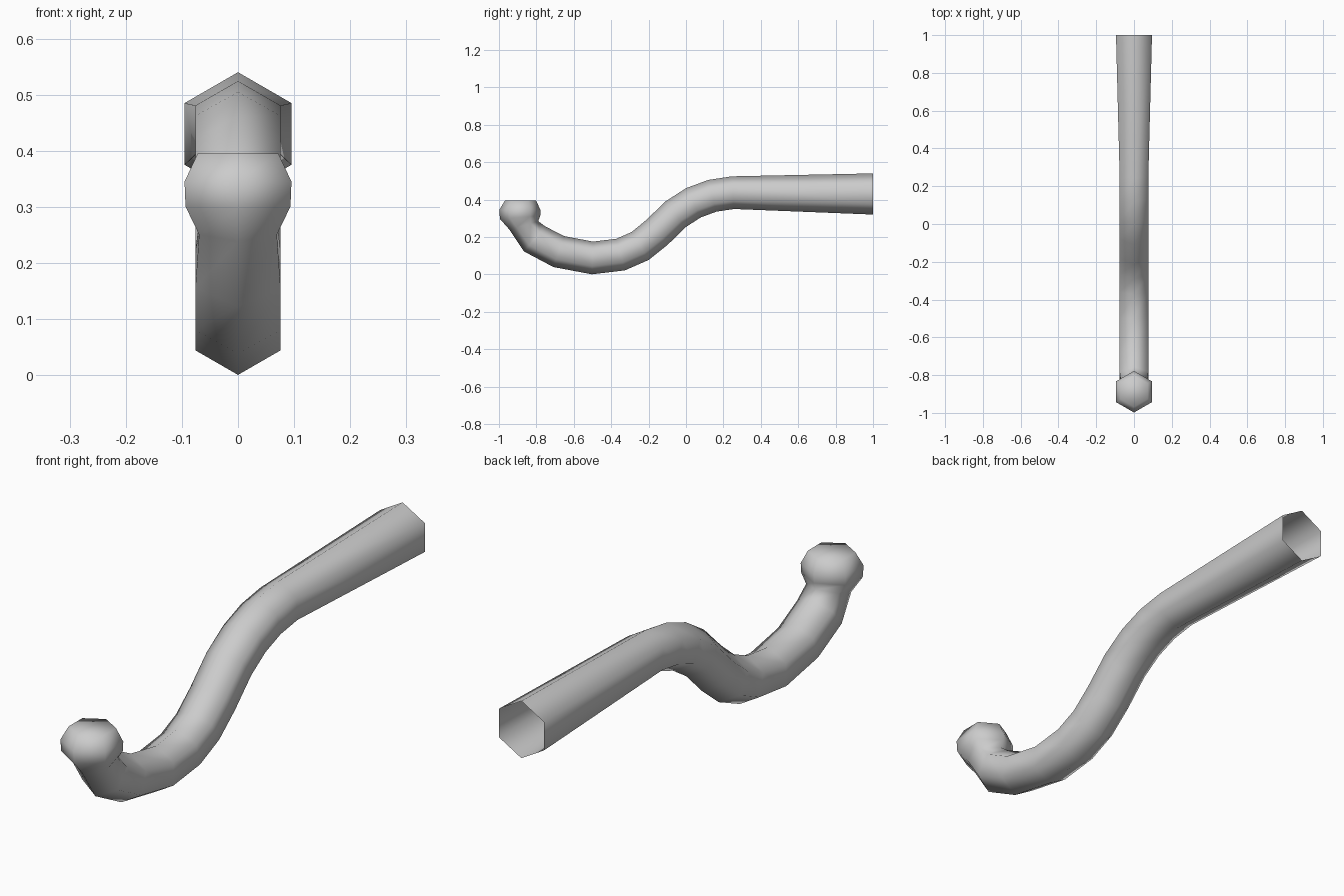
import bpy, bmesh
from math import sin, cos, pi
from mathutils import Vector

if "Cube" in bpy.data.objects:
    bpy.data.objects.remove(bpy.data.objects["Cube"])

SIDES = 6
# path stations: y, z, radius
path = [
    (1.00, 0.430, 0.110), (0.25, 0.437, 0.0875), (0.14, 0.420, 0.0875),
    (0.04, 0.383, 0.0875), (-0.055, 0.322, 0.0875), (-0.155, 0.225, 0.0875),
    (-0.245, 0.152, 0.0875), (-0.35, 0.106, 0.0875), (-0.50, 0.088, 0.0875),
    (-0.68, 0.122, 0.0875), (-0.81, 0.190, 0.0875), (-0.867, 0.262, 0.080),
    (-0.887, 0.305, 0.108), (-0.888, 0.345, 0.110), (-0.885, 0.395, 0.083),
]
# the flared end and the rounded tip are cut square to the axes
fixed = {0: Vector((0, -1, 0)), 12: Vector((0, -0.08, 1)),
         13: Vector((0, 0, 1)), 14: Vector((0, 0, 1)),
         11: Vector((0, -0.3, 1))}

pts = [Vector((0, y, z)) for y, z, r in path]
bm = bmesh.new()
rings = []
for i, (y, z, r) in enumerate(path):
    if i in fixed:
        t = fixed[i].normalized()
    else:
        t = ((pts[i + 1] - pts[i]).normalized() + (pts[i] - pts[i - 1]).normalized()).normalized()
    n = Vector((1, 0, 0)).cross(t)
    ring = []
    for k in range(SIDES):
        a = 2 * pi * k / SIDES
        ring.append(bm.verts.new(pts[i] + n * (r * cos(a)) + Vector((r * sin(a), 0, 0))))
    rings.append(ring)

# tube skin, open at the flared end
for a, b in zip(rings, rings[1:]):
    for k in range(SIDES):
        j = (k + 1) % SIDES
        bm.faces.new((a[k], a[j], b[j], b[k]))
# closed tip
bm.faces.new(rings[-1])
bmesh.ops.recalc_face_normals(bm, faces=bm.faces)
top = max(bm.faces, key=lambda f: f.calc_center_median().z if len(f.verts) == SIDES else -1)
if top.normal.z < 0:
    bmesh.ops.reverse_faces(bm, faces=bm.faces)
for f in bm.faces:
    f.smooth = True

mesh = bpy.data.meshes.new("curved_handle")
bm.to_mesh(mesh)
bm.free()
obj = bpy.data.objects.new("curved_handle", mesh)
bpy.context.collection.objects.link(obj)
